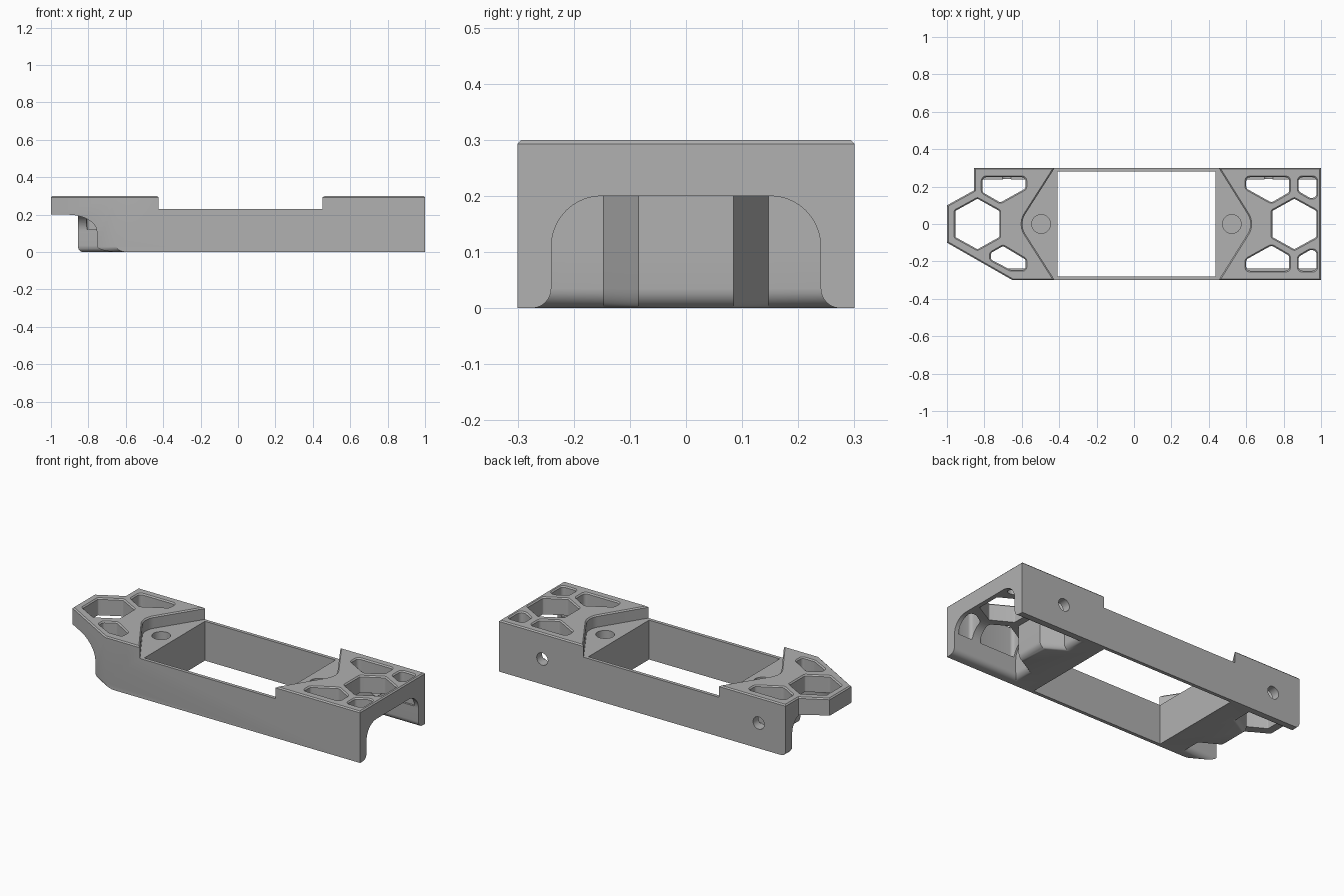
import bpy, bmesh, math
from mathutils import Vector

cube = bpy.data.objects.get("Cube")
if cube:
    bpy.data.objects.remove(cube)

grey = bpy.data.materials.new("plain grey")
grey.use_nodes = True
colour = (0.44, 0.44, 0.44, 1)
grey.diffuse_color = colour
grey.node_tree.nodes["Principled BSDF"].inputs["Base Color"].default_value = colour


def ccw(poly):
    area = sum(a[0] * b[1] - b[0] * a[1] for a, b in zip(poly, poly[1:] + poly[:1]))
    return poly if area > 0 else poly[::-1]


def offset(poly, d):
    """Mitred outward offset of a counter-clockwise outline."""
    out = []
    for i, p in enumerate(poly):
        p, a, b = Vector(p), Vector(poly[i - 1]), Vector(poly[(i + 1) % len(poly)])
        u, v = (p - a).normalized(), (b - p).normalized()
        n, m = Vector((u.y, -u.x)), Vector((v.y, -v.x))
        out.append(tuple(p + (n + m) * d / (1 + n.dot(m))))
    return out


def rounded(poly, r, steps=5):
    out = []
    for i, p in enumerate(poly):
        p, a, b = Vector(p), Vector(poly[i - 1]), Vector(poly[(i + 1) % len(poly)])
        u, v = (a - p).normalized(), (b - p).normalized()
        half = u.angle(v) / 2
        centre = p + (u + v).normalized() * r / math.sin(half)
        s, e = p + u * r / math.tan(half) - centre, p + v * r / math.tan(half) - centre
        for k in range(steps + 1):
            out.append(tuple(centre + s.lerp(e, k / steps).normalized() * r))
    return out


def loft(name, layers):
    """Closed solid through (height, outline) layers."""
    bm = bmesh.new()
    rings = [[bm.verts.new((x, y, z)) for x, y in poly] for z, poly in layers]
    n = len(rings[0])
    bm.faces.new(rings[0])
    bm.faces.new(rings[-1])
    for lo, hi in zip(rings, rings[1:]):
        for i in range(n):
            j = (i + 1) % n
            bm.faces.new((lo[i], lo[j], hi[j], hi[i]))
    bmesh.ops.recalc_face_normals(bm, faces=bm.faces)
    mesh = bpy.data.meshes.new(name)
    bm.to_mesh(mesh)
    bm.free()
    mesh.materials.append(grey)
    obj = bpy.data.objects.new(name, mesh)
    bpy.context.collection.objects.link(obj)
    return obj


TOP, LEDGE, CHAMFER = 0.3, 0.23, 0.007

# Body block with a chamfered top rim
plan = ccw([(-0.855, 0.3), (-0.855, 0.18), (-1, 0.1), (-1, -0.1), (-0.65, -0.3), (1, -0.3), (1, 0.3)])
body = loft("mount_body", [(0, plan), (TOP - CHAMFER, plan), (TOP, offset(plan, -CHAMFER))])


def cut(cutter):
    cutter.hide_render = True
    mod = body.modifiers.new("cut", "BOOLEAN")
    mod.operation, mod.solver, mod.object = "DIFFERENCE", "EXACT", cutter
    bpy.context.view_layer.objects.active = body
    bpy.ops.object.modifier_apply(modifier=mod.name)
    bpy.data.objects.remove(cutter)


def cut_hole(poly, bottom, r=0.02):
    poly = rounded(ccw(poly), r)
    cut(loft("hole_cutter", [(bottom, poly), (TOP - CHAMFER, poly),
                             (TOP, offset(poly, CHAMFER)), (TOP + 0.1, offset(poly, CHAMFER))]))


def flip(poly):
    return [(0.02 - x, y) for x, y in poly]


# Round the lower edges of the left end
bm = bmesh.new()
bm.from_mesh(body.data)
low = [e for e in bm.edges if all(v.co.z < 0.001 for v in e.verts)]
tail = [e for e in low if all(abs(v.co.x + 0.855) < 0.001 for v in e.verts)
        or (min(v.co.x for v in e.verts) < -0.99 and min(v.co.y for v in e.verts) < -0.29)]
bmesh.ops.bevel(bm, geom=tail, offset=0.03, segments=5, profile=0.5, affect="EDGES")
bm.to_mesh(body.data)
bm.free()

# Arched hollows under both ends, flared at the bottom, around a central boss
FLARE, ARCH, ROOF = 0.035, 0.09, 0.2


def hollow_plan(z):
    f = FLARE - math.sqrt(max(0, FLARE ** 2 - max(0, FLARE - z) ** 2))
    w = 0.15 + math.sqrt(max(0, ARCH ** 2 - max(0, z - ROOF + ARCH) ** 2)) + f
    half = [(1.2, w), (0.59 - f, w), (0.59 - f, 0.147), (0.7 - f, 0.085)]
    return half + [(x, -y) for x, y in half[::-1]]


heights = [FLARE * (1 - math.cos(i * math.pi / 12)) for i in range(7)]
heights += [ROOF - ARCH + ARCH * math.sin(i * math.pi / 20) for i in range(11)]
layers = [(-0.1, hollow_plan(0))] + [(z, hollow_plan(z)) for z in heights]
cut(loft("hollow_cutter", layers))
cut(loft("hollow_cutter", [(z, flip(p)) for z, p in layers]))

# Central window
window = [(-0.41, -0.28), (0.435, -0.28), (0.435, 0.28), (-0.41, 0.28)]
cut(loft("window_cutter", [(-0.1, window), (0.5, window)]))

# Lowered middle with pointed ends
trench = rounded(ccw([(-0.36, 0.4), (-0.615, 0), (-0.36, -0.4), (0.39, -0.4), (0.64, 0), (0.39, 0.4)]), 0.1, 10)
wide = offset(trench, CHAMFER)
cut(loft("trench_cutter", [(LEDGE, trench), (TOP - CHAMFER, trench), (TOP, wide), (TOP + 0.1, wide)]))

# Lightening holes in the end plates
hexagon = [(0.74, 0.07), (0.857, 0.135), (0.975, 0.07), (0.975, -0.07), (0.857, -0.135), (0.74, -0.07)]
wedge = [(0.6, 0.25), (0.6, 0.19), (0.735, 0.115), (0.83, 0.17), (0.83, 0.25)]
corner = [(0.88, 0.25), (0.975, 0.25), (0.975, 0.14), (0.94, 0.14), (0.88, 0.175)]
clipped = [(-0.58, -0.245), (-0.58, -0.19), (-0.7, -0.118), (-0.765, -0.155), (-0.765, -0.19), (-0.66, -0.245)]
for poly in (hexagon, flip(hexagon)):
    cut_hole(poly, 0.1, 0.01)
for poly in (wedge, corner):
    cut_hole(poly, 0.12)
    cut_hole([(x, -y) for x, y in poly], 0.12)
cut_hole(flip(wedge), 0.12)
cut_hole(clipped, 0.12, 0.015)


# Blind screw holes in the ledges, and round holes in the back wall
def circle(r, cx=0, cy=0, n=32):
    return [(cx + r * math.cos(2 * math.pi * i / n), cy + r * math.sin(2 * math.pi * i / n)) for i in range(n)]


for x in (-0.497, 0.523):
    cut(loft("screw_cutter", [(0.08, circle(0.05, x)), (0.4, circle(0.05, x))]))
for x in (-0.68, 0.72):
    drill = loft("drill_cutter", [(-0.1, circle(0.036)), (0.1, circle(0.036))])
    drill.rotation_euler.x = math.pi / 2
    drill.location = (x, 0.3, 0.148)
    bpy.context.view_layer.update()
    cut(drill)

bpy.ops.object.select_all(action="DESELECT")
body.select_set(True)
bpy.context.view_layer.objects.active = body
bpy.ops.object.shade_smooth_by_angle(angle=math.radians(30))
